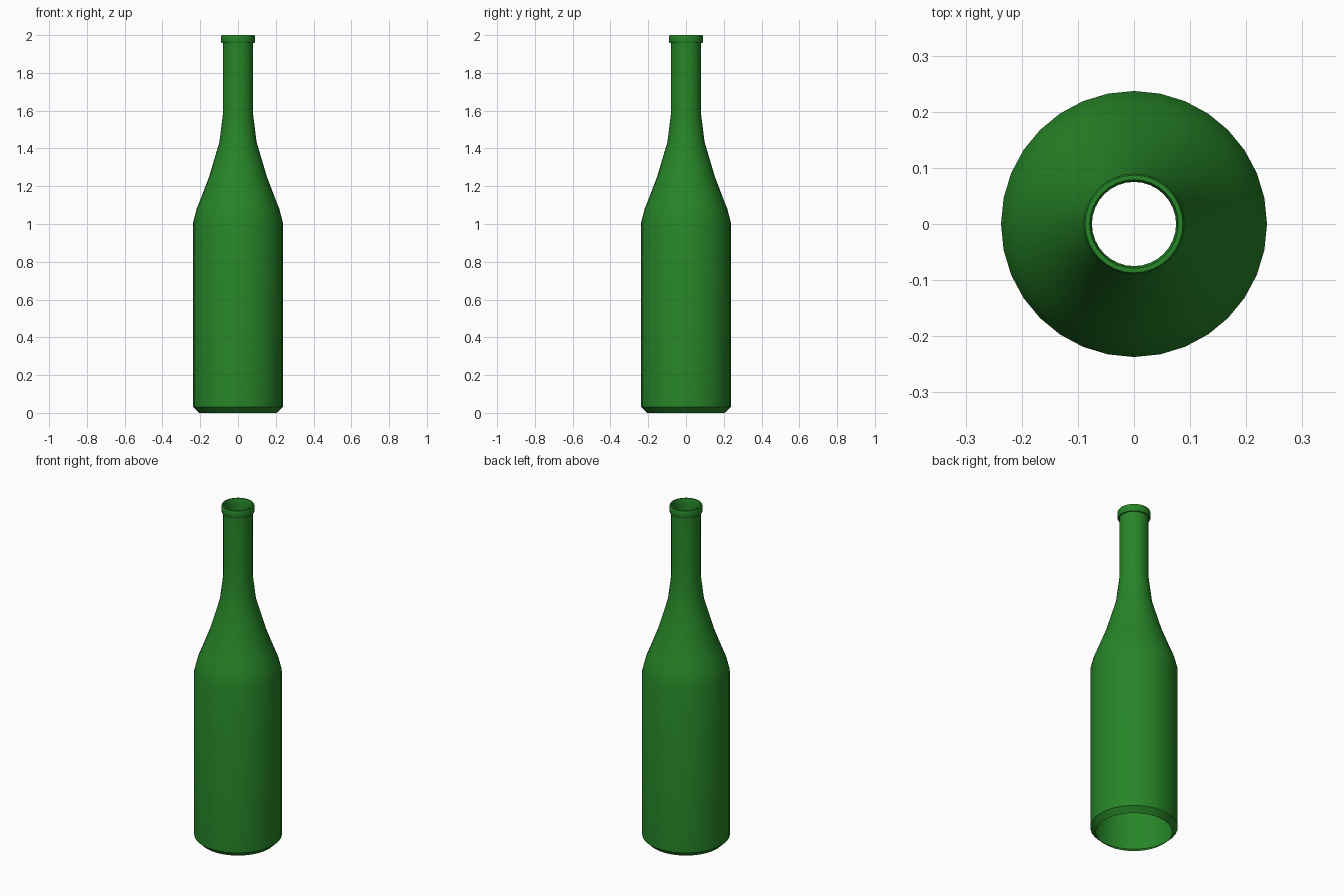
import bpy
import bmesh
from math import radians, tau

SIDES = 32

cube = bpy.data.objects.get("Cube")
if cube:
    bpy.data.objects.remove(cube, do_unlink=True)


def make_material(name, colour):
    mat = bpy.data.materials.new(name)
    mat.use_nodes = True
    mat.diffuse_color = colour
    mat.node_tree.nodes["Principled BSDF"].inputs["Base Color"].default_value = colour
    return mat


def lathe(name, profile, mat):
    """Turn an open (radius, height) profile, listed bottom to top, around z."""
    bm = bmesh.new()
    verts = [bm.verts.new((r, 0, z)) for r, z in profile]
    edges = [bm.edges.new(pair) for pair in zip(verts, verts[1:])]
    bmesh.ops.spin(bm, geom=verts + edges, cent=(0, 0, 0), axis=(0, 0, 1),
                   angle=tau, steps=SIDES, use_merge=True)
    bmesh.ops.remove_doubles(bm, verts=bm.verts, dist=0.0005)
    bmesh.ops.recalc_face_normals(bm, faces=bm.faces)
    # The widest face must look away from the axis
    outer = max(bm.faces, key=lambda f: f.calc_center_median().xy.length)
    if outer.normal.xy.dot(outer.calc_center_median().xy) < 0:
        bmesh.ops.reverse_faces(bm, faces=bm.faces)
    mesh = bpy.data.meshes.new(name)
    bm.to_mesh(mesh)
    bm.free()
    mesh.materials.append(mat)
    obj = bpy.data.objects.new(name, mesh)
    bpy.context.collection.objects.link(obj)
    bpy.ops.object.select_all(action="DESELECT")
    obj.select_set(True)
    bpy.context.view_layer.objects.active = obj
    bpy.ops.object.shade_smooth_by_angle(angle=radians(30))
    return obj


green = make_material("green glass", (0.02, 0.235, 0.021, 1))

# Open-bottomed body: chamfered foot, straight side, shoulder and neck
lathe("bottle_body", [
    (0.206, 0), (0.237, 0.03), (0.237, 1.01), (0.219, 1.08), (0.195, 1.14),
    (0.153, 1.25), (0.098, 1.435), (0.08, 1.58), (0.08, 1.957),
], green)

# Raised lip, folding over into the mouth
lathe("bottle_lip", [
    (0.08, 1.957), (0.087, 1.957), (0.09, 1.964), (0.09, 1.992),
    (0.087, 2), (0.079, 2), (0.075, 1.985), (0.075, 1.957),
], green)
